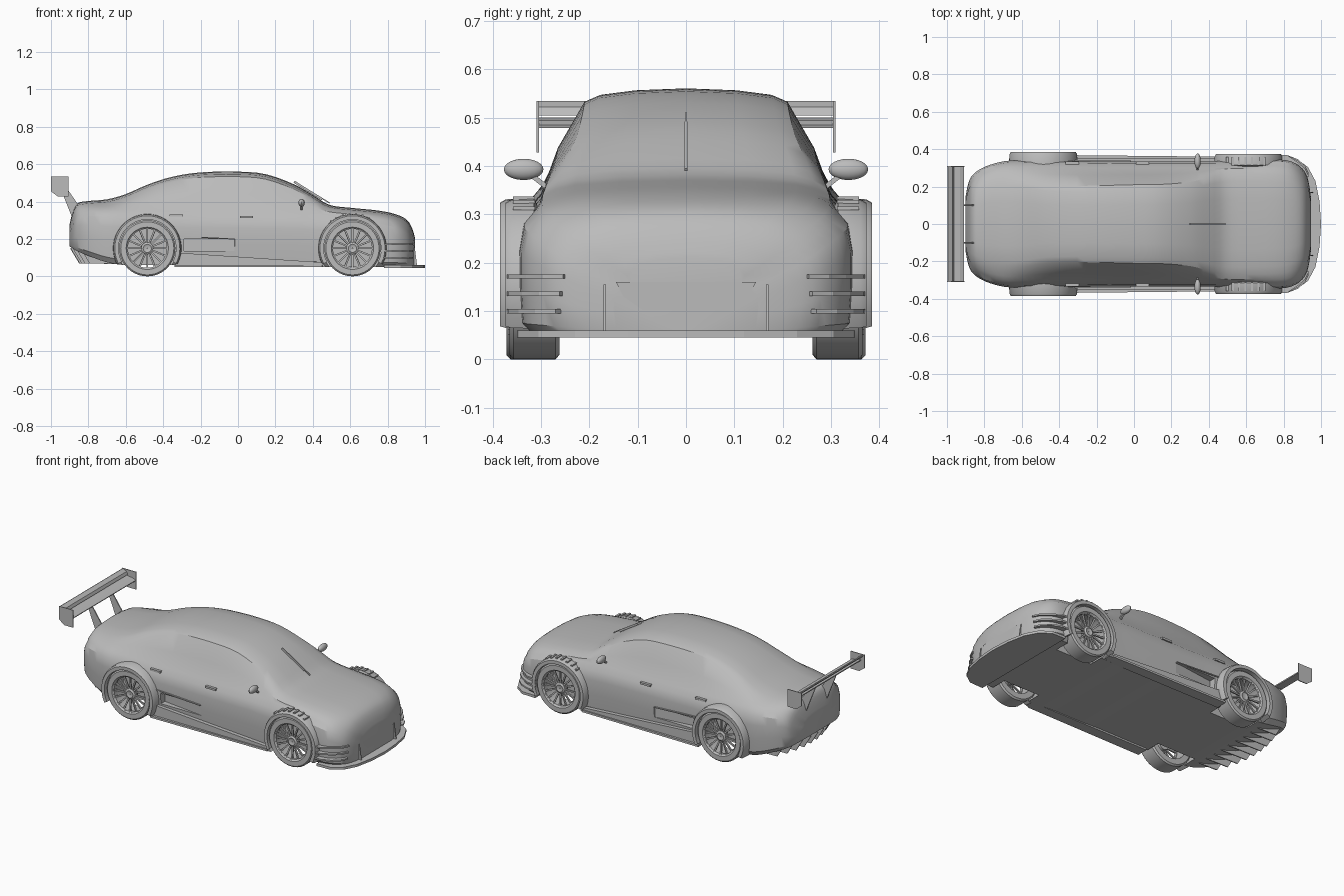
import bpy, bmesh
from math import sin, cos, pi, radians
from mathutils import Vector, Matrix

cube = bpy.data.objects.get("Cube")
if cube:
    bpy.data.objects.remove(cube, do_unlink=True)

paint = bpy.data.materials.new("plain grey")
paint.use_nodes = True
grey = (0.5, 0.5, 0.5, 1)
paint.diffuse_color = grey
for node in paint.node_tree.nodes:
    if node.type == 'BSDF_PRINCIPLED':
        node.inputs["Base Color"].default_value = grey


def finish(bm, name):
    """Turn a bmesh into a named object with the paint."""
    bmesh.ops.recalc_face_normals(bm, faces=bm.faces)
    mesh = bpy.data.meshes.new(name)
    bm.to_mesh(mesh)
    bm.free()
    mesh.materials.append(paint)
    ob = bpy.data.objects.new(name, mesh)
    bpy.context.collection.objects.link(ob)
    return ob


def smooth(ob, angle=32):
    bpy.ops.object.select_all(action='DESELECT')
    ob.select_set(True)
    bpy.context.view_layer.objects.active = ob
    bpy.ops.object.shade_smooth_by_angle(angle=radians(angle))


def prism(name, pts, axis, lo, hi):
    """Extrude an outline: (x, z) points along y, or (x, y) points along z."""
    bm = bmesh.new()

    def place(p, h):
        return (p[0], h, p[1]) if axis == 'y' else (p[0], p[1], h)
    a = [bm.verts.new(place(p, lo)) for p in pts]
    b = [bm.verts.new(place(p, hi)) for p in pts]
    bm.faces.new(a)
    bm.faces.new(b)
    for i in range(len(pts)):
        j = (i + 1) % len(pts)
        bm.faces.new((a[i], a[j], b[j], b[i]))
    return finish(bm, name)


def loft(name, rings, closed=False):
    """Skin a row of closed sections, capping the ends unless it is a loop."""
    bm = bmesh.new()
    rows = [[bm.verts.new(p) for p in ring] for ring in rings]
    n = len(rows[0])
    for k in range(len(rows) - (not closed)):
        a, b = rows[k], rows[(k + 1) % len(rows)]
        for i in range(n):
            j = (i + 1) % n
            bm.faces.new((a[i], a[j], b[j], b[i]))
    if not closed:
        bm.faces.new(rows[0])
        bm.faces.new(rows[-1])
    return finish(bm, name)


def sweep(name, profile, cx, side, start, end, steps):
    """Turn an (radius, y) profile about a wheel axle."""
    full = end - start >= 360
    rings = []
    for k in range(steps if full else steps + 1):
        t = radians(start + (end - start) * k / steps)
        rings.append([(cx + r * cos(t), side * y, AXLE + r * sin(t)) for r, y in profile])
    ob = loft(name, rings, full)
    smooth(ob)
    return ob


def bar(name, a, b, w, h):
    """Straight rectangular bar between two points."""
    a, b = Vector(a), Vector(b)
    d = b - a
    bm = bmesh.new()
    turn = d.to_track_quat('X', 'Z').to_matrix().to_4x4()
    bmesh.ops.create_cube(bm, size=1, matrix=Matrix.Translation((a + b) / 2) @ turn
                          @ Matrix.Diagonal((d.length, w, h, 1)))
    return finish(bm, name)


def cut(ob, cutter):
    cutter.hide_render = True
    mod = ob.modifiers.new("cut", 'BOOLEAN')
    mod.operation = 'DIFFERENCE'
    mod.solver = 'EXACT'
    mod.object = cutter
    bpy.context.view_layer.objects.active = ob
    bpy.ops.object.modifier_apply(modifier=mod.name)
    bpy.data.objects.remove(cutter, do_unlink=True)


AXLE = 0.15
REAR, FRONT = -0.485, 0.612

# Body stations: x, half width, floor, beltline, roof half width, top
stations = [
    (-.9, .15, .16, .24, .11, .28), (-.885, .22, .15, .28, .16, .34),
    (-.86, .265, .135, .33, .19, .39), (-.8, .305, .11, .345, .22, .403),
    (-.7, .335, .075, .35, .235, .412), (-.6, .34, .06, .35, .23, .44),
    (-.48, .34, .06, .35, .21, .492), (-.35, .338, .06, .348, .205, .533),
    (-.2, .335, .06, .345, .205, .556), (0, .335, .06, .343, .21, .56),
    (.15, .335, .055, .342, .212, .546), (.3, .335, .055, .34, .225, .492),
    (.4, .335, .05, .335, .25, .435), (.49, .337, .05, .33, .268, .382),
    (.6, .34, .05, .32, .27, .367), (.75, .345, .05, .305, .265, .352),
    (.84, .335, .05, .285, .25, .333), (.9, .295, .05, .25, .21, .305),
    (.93, .24, .05, .21, .17, .26), (.945, .15, .05, .16, .11, .21)]


def section(x, w, zb, zs, wr, zt):
    """Closed cross-section, floor centre round to roof centre and back."""
    crown = min(.027, .45 * (zt - zs))
    ze, wc, tall = zt - crown, w - .035, zs - zb
    half = [(0, zb), (w - .03, zb), (w - .006, zb + .1 * tall), (w, zb + .4 * tall),
            (w, zb + .7 * tall), (w - .01, zb + .9 * tall), (wc, zs),
            ((wc + wr) / 2 + .01, (zs + ze) / 2), (wr, ze),
            (wr * .85, ze + .5 * crown), (wr * .5, ze + .85 * crown), (0, zt)]
    return [(x, y, z) for y, z in half] + [(x, -y, z) for y, z in half[-2:0:-1]]


def spline(rows, steps):
    """Catmull-Rom interpolation of the stations."""
    ext = [rows[0]] + rows + [rows[-1]]
    out = []
    for i in range(len(rows) - 1):
        for k in range(steps):
            t = k / steps
            out.append([b + t / 2 * (c - a + t * (2*a - 5*b + 4*c - d + t * (3*b - 3*c + d - a)))
                        for a, b, c, d in zip(*ext[i:i + 4])])
    return out + [rows[-1]]


body = loft("body_shell", [section(*s) for s in spline(stations, 3)])

# Wheel wells and side recesses
for side in (1, -1):
    for cx in (REAR, FRONT):
        disc = [(cx + .158 * cos(k * pi / 20), AXLE + .158 * sin(k * pi / 20)) for k in range(40)]
        cut(body, prism("well_cutter", disc, 'y', side * .22, side * .45))
    wedge = [(-.29, side * .295), (-.29, side * .36), (0, side * .36), (-.02, side * .33)]
    cut(body, prism("recess_cutter", wedge, 'z', .135, .2))
smooth(body)

tyre = [(.108, 0), (.141, 0), (.15, .008), (.15, .095), (.142, .103), (.113, .103), (.108, .096)]
flare = [(.184, .3), (.18, -.012), (.173, 0), (.154, 0), (.154, .3)]

for side, tag in ((1, "left"), (-1, "right")):
    for cx, end, inner, wide in ((REAR, "rear", .268, .385), (FRONT, "front", .262, .373)):
        label = f"{end}_{tag}_"
        # Tyre, rim lip, hub and spokes
        sweep(label + "tyre", [(r, inner + y) for r, y in tyre], cx, side, 0, 360, 40)
        face = inner + .085
        sweep(label + "hub", [(.002, face - .03), (.032, face - .03), (.032, face),
                              (.022, face + .006), (.014, face + .002), (.002, face + .002)],
              cx, side, 0, 360, 20)
        sweep(label + "rim_lip", [(.104, face - .01), (.111, face - .01), (.111, face + .012),
                                  (.104, face + .008)], cx, side, 0, 360, 40)
        for k in range(16):
            t = 2 * pi * k / 16
            p = [(cx + r * cos(t), side * (face - d), AXLE + r * sin(t))
                 for r, d in ((.028, .006), (.109, 0))]
            bar(f"{label}spoke_{k}", p[0], p[1], .009, .009)
        # Wheel arch flare
        shape = [(flare[0][0], .315), (.181, wide - .012), (.174, wide), (.154, wide), (.154, .3)]
        sweep(label + "arch_flare", shape, cx, side, -28, 208, 28)
    # Vents on top of the front wings
    for k in range(7):
        t = radians(62 + 11 * k)
        x, z = FRONT + .184 * cos(t), AXLE + .184 * sin(t)
        bar(f"{tag}_wing_vent_{k}", (x, side * .312, z), (x, side * .358, z), .012, .008)
    # Side skirt, with its upper edge falling to the front
    prism(tag + "_side_skirt", [(-.335, .055), (-.335, .135), (-.3, .125), (.45, .075), (.47, .05)],
          'y', side * .3, side * .353)
    prism(tag + "_sill_blade", [(-.34, side * .3), (-.34, side * .368), (.45, side * .36),
                                (.47, side * .3)], 'z', .05, .062)
    prism(tag + "_recess_lip", [(-.33, .212), (-.33, .219), (-.02, .202), (-.02, .197)],
          'y', side * .32, side * .343)
    # Door handles
    for name, x, z in (("rear", -.33, .325), ("front", .045, .318)):
        bar(f"{tag}_{name}_door_handle", (x - .035, side * .326, z), (x + .035, side * .326, z),
            .016, .012)
    # Door mirror on its arm
    bm = bmesh.new()
    bmesh.ops.create_uvsphere(bm, u_segments=20, v_segments=12, radius=1,
                              matrix=Matrix.Translation((.34, side * .336, .393))
                              @ Matrix.Diagonal((.017, .041, .022, 1)))
    smooth(finish(bm, tag + "_mirror"))
    bar(tag + "_mirror_arm", (.34, side * .325, .385), (.34, side * .28, .35), .012, .01)
    # Corner blades on the front bumper
    for k in range(3):
        z, g = .095 + .036 * k, .008 * k
        edge = [(.76, .372), (.82, .368), (.875, .347 - g), (.915, .312 - g), (.935, .27 - g),
                (.9, .24), (.78, .3)]
        prism(f"{tag}_corner_blade_{k}", [(x, side * y) for x, y in edge], 'z', z, z + .009)
    # Upright divider in the front bumper
    prism(tag + "_bumper_divider", [(.88, .055), (.958, .055), (.945, .155), (.88, .155)],
          'y', side * .166, side * .171)
    # Spoiler end plate and strut
    prism(tag + "_spoiler_end_plate", [(-1, .535), (-.905, .535), (-.905, .428), (-.965, .428),
                                       (-1, .455)], 'y', side * .304, side * .309)
    prism(tag + "_spoiler_strut", [(-.955, .485), (-.925, .485), (-.845, .37), (-.845, .29),
                                   (-.877, .29)], 'y', side * .097, side * .104)

# Front splitter
rim = [(.78, .35), (.87, .347), (.93, .305), (.97, .23), (.992, .12), (1, 0)]
prism("front_splitter", rim + [(x, -y) for x, y in rim[-2::-1]], 'z', .045, .06)

# Grille panel on the nose
bm = bmesh.new()
outline = [(.142, .1), (.145, .155), (.11, .11), (.06, .1)]
outline += [(-y, z) for y, z in outline[::-1]]
bm.faces.new([bm.verts.new((.948, y, z)) for y, z in
              [(.145, .16), (.13, .13), (.09, .102), (-.09, .102), (-.13, .13), (-.145, .16)]])
finish(bm, "grille_panel")

# Spoiler planes
prism("spoiler_main_plane", [(-.908, .485), (-.93, .494), (-.975, .5), (-.975, .494), (-.94, .48),
                             (-.91, .479)], 'y', -.306, .306)
prism("spoiler_flap", [(-.962, .505), (-.98, .515), (-.998, .534), (-.994, .535), (-.97, .522)],
      'y', -.306, .306)

# Diffuser fins under the tail
for k in range(-4, 5):
    y = k * .062
    s = .9 * y * y
    prism(f"diffuser_fin_{k + 5}", [(-.898 + s, .15), (-.85 + s, .07), (-.64, .066), (-.64, .1),
                                    (-.8, .17)], 'y', y - .003, y + .003)

# Windscreen wiper
bar("wiper_arm", (.49, 0, .392), (.33, 0, .49), .006, .006)
bar("wiper_blade", (.45, 0, .412), (.3, 0, .506), .004, .012)
